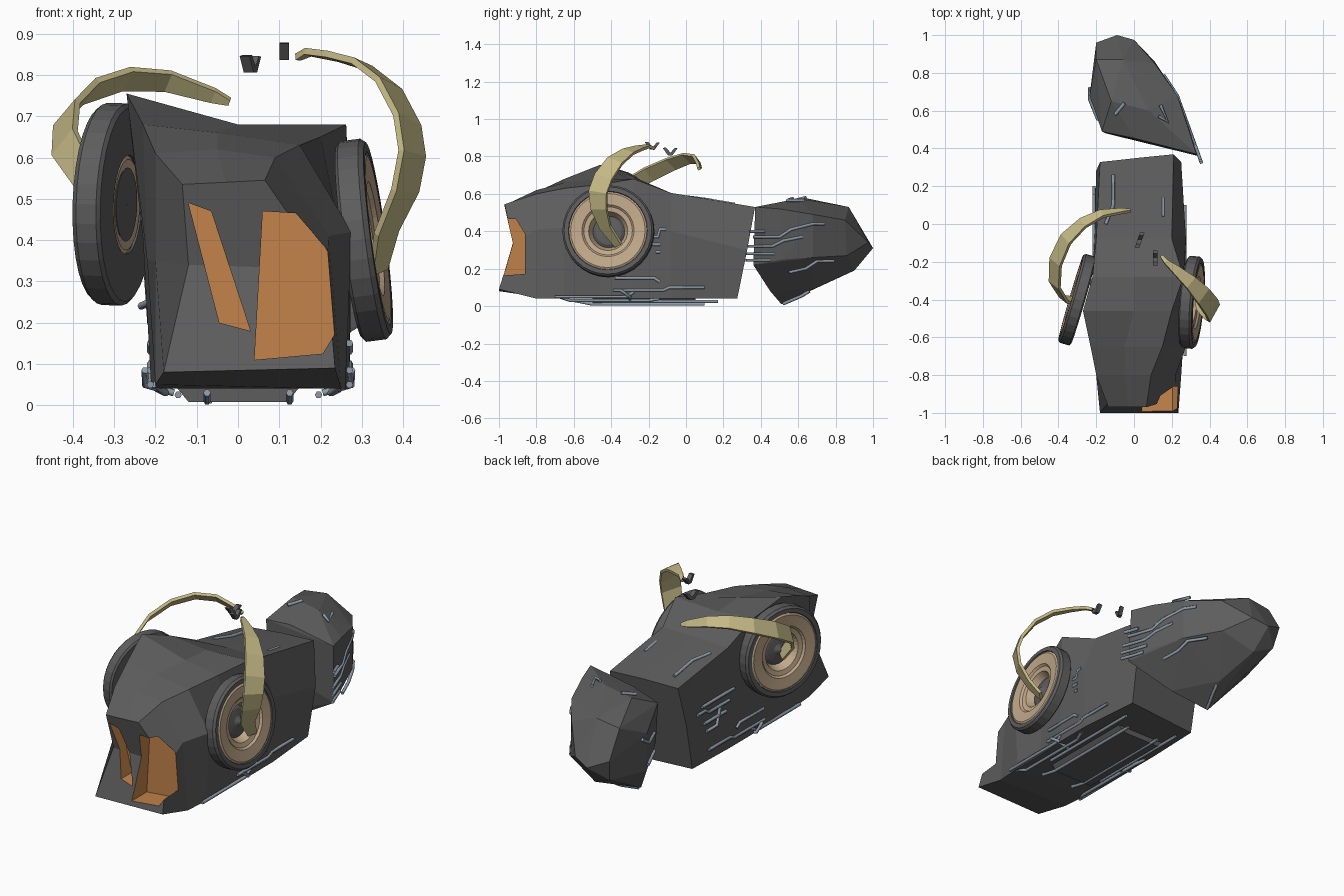
import bpy, bmesh, math
from mathutils import Vector

if "Cube" in bpy.data.objects:
    bpy.data.objects.remove(bpy.data.objects["Cube"])


def material(name, rgb):
    m = bpy.data.materials.new(name)
    m.diffuse_color = (*rgb, 1)
    m.use_nodes = True
    m.node_tree.nodes["Principled BSDF"].inputs["Base Color"].default_value = m.diffuse_color
    return m


DARK = material("dark_shell", (.11, .11, .11))
METAL = material("pipe_metal", (.27, .33, .39))
TAN = material("rim_tan", (.54, .40, .26))
KHAKI = material("arm_khaki", (.56, .49, .24))
ORANGE = material("vent_orange", (.55, .23, .07))


def finish(name, bm, *mats):
    bmesh.ops.recalc_face_normals(bm, faces=bm.faces)
    me = bpy.data.meshes.new(name)
    bm.to_mesh(me)
    bm.free()
    for m in mats:
        me.materials.append(m)
    ob = bpy.data.objects.new(name, me)
    bpy.context.collection.objects.link(ob)
    return ob


def loft(name, rings, mat, caps=True, wrap=False, front=None):
    bm = bmesh.new()
    vs = [[bm.verts.new(p) for p in r] for r in rings]
    n = len(vs[0])
    pairs = list(zip(vs, vs[1:])) + ([(vs[-1], vs[0])] if wrap else [])
    for a, b in pairs:
        for i in range(n):
            j = (i + 1) % n
            bm.faces.new((a[i], a[j], b[j], b[i]))
    if caps:
        for f in front or [range(n)]:
            bm.faces.new([vs[0][i] for i in f])
        bm.faces.new(vs[-1])
    return finish(name, bm, mat)


# main body: seven-sided sections along y
# each: bottom left, mid left, top left, top centre, top right, mid right, bottom right
sections = [
    (-.98, (-.18, .08), (-.12, .34), (-.135, .535), (-.03, .54), (.065, .545), (.215, .33), (.235, .09)),
    (-.80, (-.2, .05), (-.2, .35), (-.20, .61), (-.05, .62), (.09, .60), (.22, .41), (.25, .04)),
    (-.65, (-.2, .04), (-.22, .35), (-.23, .68), (-.05, .66), (.15, .63), (.275, .42), (.26, .04)),
    (-.46, (-.21, .04), (-.23, .4), (-.27, .755), (0, .68), (.20, .65), (.25, .4), (.26, .04)),
    (-.28, (-.21, .04), (-.22, .35), (-.22, .69), (0, .67), (.262, .68), (.27, .4), (.27, .04)),
    (-.08, (-.21, .04), (-.21, .35), (-.2, .595), (0, .605), (.20, .605), (.275, .4), (.27, .04)),
    (.32, (-.2, .04), (-.2, .3), (-.18, .52), (.02, .53), (.21, .53), (.25, .3), (.24, .04)),
]
rings = []
for k, (y, *pts) in enumerate(sections):
    ring = []
    for x, z in pts:
        yy = y
        if k == 0:      # nose is pinched in at mid height
            yy = -1 if z < .2 else -.925 if z < .4 else -.97
        elif k == len(sections) - 1:    # slanted tail face
            yy = .25 + .2 * (z - .04) + .1 * x
        ring.append((x, yy, z))
    rings.append(ring)
body = loft("main_body", rings, DARK, front=[(0, 1, 5, 6), (1, 2, 3, 4, 5)])
body.data.materials.append(ORANGE)

# orange vents cut into the front
vents = [([(-.12, .49), (-.065, .47), (.03, .18), (-.045, .20)], -.87),
         ([(.06, .47), (.14, .465), (.30, .28), (.205, .125), (.04, .11)], -.86)]
for outline, depth in vents:
    cut = loft("vent_cutter", [[(x, y, z) for x, z in outline] for y in (-1.1, depth)], ORANGE)
    cut.hide_render = True
    mod = body.modifiers.new("vent", 'BOOLEAN')
    mod.operation = 'DIFFERENCE'
    mod.object = cut
    mod.solver = 'EXACT'
    mod.material_mode = 'TRANSFER'
    bpy.context.view_layer.update()
    new = bpy.data.meshes.new_from_object(body.evaluated_get(bpy.context.evaluated_depsgraph_get()))
    body.modifiers.clear()
    body.data = new
    bpy.data.objects.remove(cut)

# detached rear pod: faceted hull
bm = bmesh.new()
for p in [(-.17, .49, .50), (.0, .455, .53), (.33, .37, .53), (.34, .36, .22), (-.15, .48, .27),
          (-.08, .51, .01), (.12, .45, .08), (-.235, .68, .42), (-.22, .66, .2), (-.12, .65, .575),
          (.08, .6, .575), (.23, .68, .49), (.23, .68, .26), (-.02, .68, .09), (-.2, .87, .51),
          (-.06, .87, .53), (.11, .85, .46), (.11, .86, .27), (-.07, .9, .19), (-.2, .96, .36),
          (0, .975, .34), (-.09, 1, .31), (-.18, .93, .24), (.29, .52, .25), (.29, .5, .52)]:
    bm.verts.new(p)
bmesh.ops.convex_hull(bm, input=bm.verts)
bmesh.ops.delete(bm, geom=[v for v in bm.verts if not v.link_faces], context='VERTS')
finish("rear_pod", bm, DARK)


# wheels: lathed tyre, rim and hub, turned to the outward axis
def lathe(name, profile, mat, centre, axis, segs=32):
    rot = Vector(axis).to_track_quat('Z', 'Y')
    rs = []
    for i in range(segs):
        a = math.tau * i / segs
        rs.append([Vector(centre) + rot @ Vector((r * math.cos(a), r * math.sin(a), h)) for r, h in profile])
    return loft(name, rs, mat, caps=False, wrap=True)


tyre = [(.12, -.036), (.235, -.036), (.245, -.028), (.245, .022), (.235, .034), (.212, .034), (.205, .02), (.12, -.03)]
rim = [(.21, .02), (.21, .028), (.20, .034), (.14, .028), (.13, .017), (.105, .012), (.085, -.03), (.11, -.035)]
hub = [(.002, -.034), (.09, -.034), (.07, -.02), (.03, -.014), (.002, .005)]
for side, c, ax in (("right", (.306, -.415, .4), (.985, -.08, .13)),
                    ("left", (-.302, -.4, .487), (-.955, .28, .03))):
    lathe(side + "_tyre", tyre, DARK, c, ax)
    lathe(side + "_rim", rim, TAN, c, ax)
    lathe(side + "_hub", hub, DARK, c, ax)


# curved tapering arms from the hubs up over the body
def arm(name, path, widths, across):
    pts = [Vector(p) for p in path]
    rs = []
    for i, p in enumerate(pts):
        t = (pts[min(i + 1, len(pts) - 1)] - pts[max(i - 1, 0)]).normalized()
        w = Vector(across)
        w = (w - t * w.dot(t)).normalized()
        n = t.cross(w) * .008
        w *= widths[i] / 2
        rs.append([p - w - n, p + w - n, p + w + n, p - w + n])
    return loft(name, rs, KHAKI)


arm("right_arm",
    [(.34, -.36, .325), (.36, -.43, .42), (.405, -.465, .52), (.422, -.47, .61), (.41, -.44, .69),
     (.365, -.38, .775), (.30, -.31, .825), (.23, -.25, .845), (.17, -.2, .855), (.145, -.17, .843)],
    [.05, .075, .1, .11, .11, .10, .075, .05, .025, .015], (.45, .8, -.2))
arm("left_arm",
    [(-.31, -.4, .46), (-.37, -.40, .55), (-.42, -.32, .635), (-.415, -.2, .705), (-.36, -.08, .76),
     (-.27, .005, .79), (-.17, .055, .785), (-.06, .07, .75), (-.02, .07, .735)],
    [.05, .07, .09, .095, .085, .07, .055, .035, .015], (.5, -.4, .6))

# small V-shaped grips floating between the arms
for name, (x, y, z), lean in (("left_grip", (.03, -.085, .828), .35), ("right_grip", (.112, -.18, .858), 0)):
    v = [(-.04, .018), (-.012, -.022), (.012, -.022), (.04, .016), (.025, .018), (.002, -.008), (-.022, .02)]
    loft(name, [[(x + s + a * lean, y + a, z + b) for a, b in v] for s in (-.012, .012)], DARK)


# pipes: slim tubes grouped per area
def pipes(name, paths, radius=.009):
    cu = bpy.data.curves.new(name, 'CURVE')
    cu.dimensions = '3D'
    cu.bevel_depth = radius
    cu.bevel_resolution = 1
    cu.use_fill_caps = True
    for path in paths:
        sp = cu.splines.new('POLY')
        sp.points.add(len(path) - 1)
        for p, co in zip(sp.points, path):
            p.co = (*co, 1)
    tmp = bpy.data.objects.new(name + "_curve", cu)
    bpy.context.collection.objects.link(tmp)
    bpy.context.view_layer.update()
    me = bpy.data.meshes.new_from_object(tmp.evaluated_get(bpy.context.evaluated_depsgraph_get()))
    bpy.data.objects.remove(tmp)
    me.materials.clear()
    me.materials.append(METAL)
    bpy.context.collection.objects.link(bpy.data.objects.new(name, me))


def side_runs(x, runs):
    return [[(x, y, z) for y, z in r] for r in runs]


low = [[(-.38, .15), (-.17, .15), (-.14, .13)], [(-.39, .085), (-.12, .085), (-.09, .1), (.1, .1)],
       [(-.7, .05), (-.32, .05), (-.28, .075)]]
pipes("right_side_pipes", side_runs(.27, low + [[(-.18, .37), (-.15, .37), (-.14, .41), (-.11, .41)],
                                                [(-.18, .33), (-.14, .33)], [(-.16, .29), (-.14, .29)]]))
pipes("left_side_pipes", side_runs(-.212, low + [
    [(-.12, .36), (.16, .36)], [(-.08, .31), (.1, .31), (.13, .33), (.2, .33)],
    [(-.05, .26), (.14, .26)], [(0, .31), (.03, .21), (.12, .21)]]))
pipes("top_pipes", [[(-.11, .26, .545), (-.11, .1, .572), (-.15, .0, .585)], [(.155, .04, .58), (.155, .14, .565)]])

# underside pan and rails, with bent brackets at both edges
loft("bottom_pan", [[(x, y, z) for x, z in ((-.12, .008), (.12, .008), (.15, .045), (-.15, .045))]
                    for y in (-.5, .05)], DARK)
pipes("underside_rails", [[(.025 + s * x, y, z) for x, y, z in r] for s in (-1, 1) for r in (
    [(.225, -.68, .05), (.2, -.62, .03), (.2, -.2, .03), (.22, -.14, .04)],
    [(.17, -.45, .025), (.17, .17, .025)],
    [(.1, -.6, .03), (.1, -.5, .01), (.1, .1, .01)],
    [(.25, -.35, .085), (.25, -.3, .05), (.18, -.3, .03)])])


# rear pod pipes follow its slanted right side, plus left, top and bottom bits
def pod(y, z):
    x = .344 - .36 * (y - .36)
    return (x - .3 * max(0, y - .68) - .35 * max(0, .23 - z), y, z)


pipes("rear_pod_pipes", [[pod(y, z) for y, z in r] for r in (
    [(.36, .37), (.5, .37), (.56, .41), (.68, .44), (.74, .44)],
    [(.34, .40), (.42, .40)], [(.33, .32), (.46, .32), (.52, .35), (.62, .37)],
    [(.32, .28), (.47, .28)], [(.32, .245), (.45, .245)],
    [(.55, .18), (.64, .2), (.7, .24), (.79, .24)])] + [
    [(-.19, .55, .36), (-.235, .66, .36), (-.235, .72, .4)], [(-.19, .55, .26), (-.235, .67, .24)],
    [(.14, .63, .565), (.18, .54, .565), (.13, .57, .575)], [(-.1, .58, .565), (-.05, .64, .58)],
    [(-.07, .52, .012), (-.03, .62, .055), (-.02, .66, .08)]])
